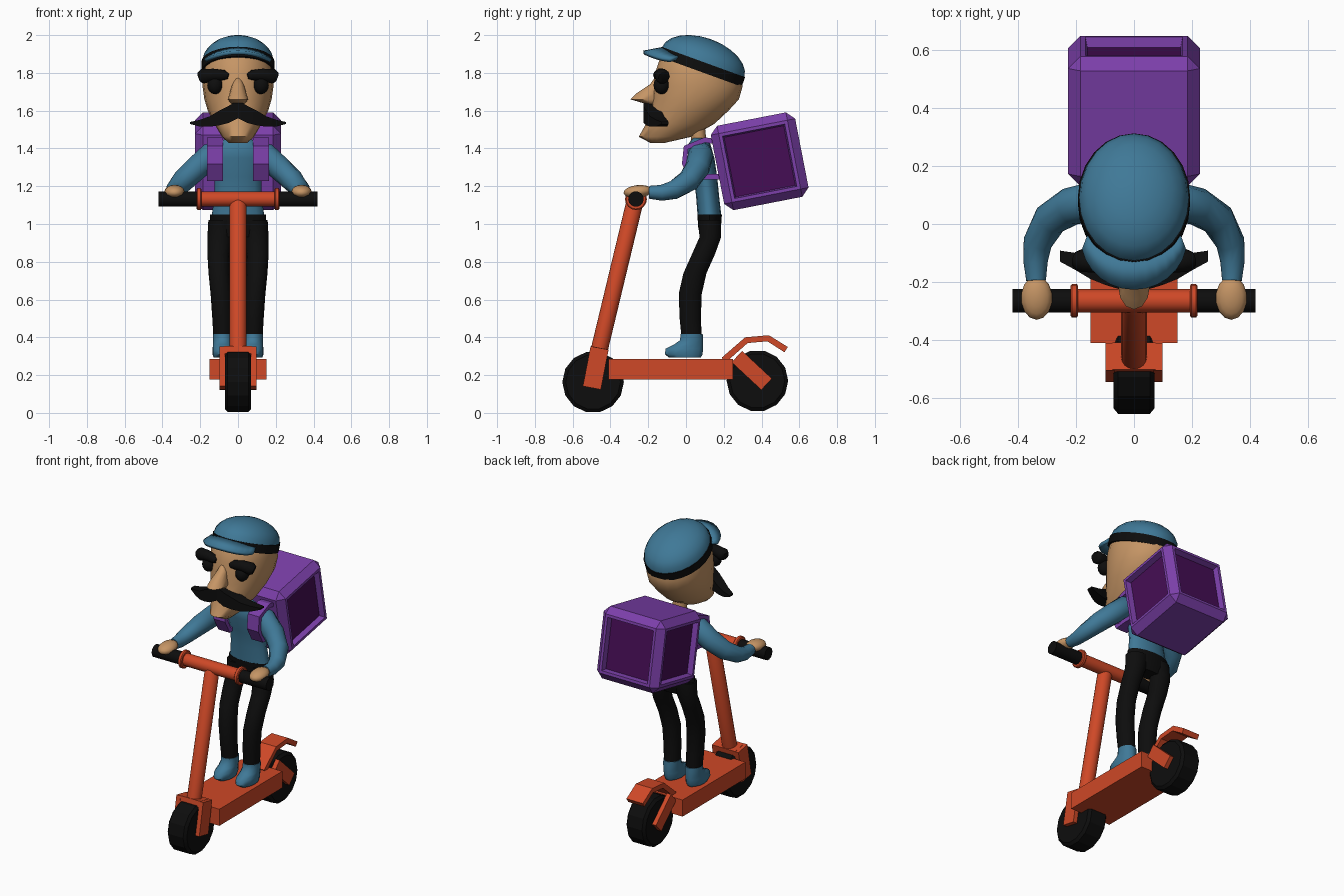
import bpy, bmesh, math
from mathutils import Vector, Matrix

if "Cube" in bpy.data.objects:
    bpy.data.objects.remove(bpy.data.objects["Cube"])


def material(name, rgb):
    m = bpy.data.materials.new(name)
    m.diffuse_color = (*rgb, 1)
    m.use_nodes = True
    m.node_tree.nodes["Principled BSDF"].inputs["Base Color"].default_value = m.diffuse_color
    return m


BLUE = material("blue_cloth", (0.05, 0.19, 0.31))
ORANGE = material("orange_paint", (0.62, 0.065, 0.02))
SKIN = material("skin", (0.56, 0.30, 0.13))
BLACK = material("black", (0.004, 0.004, 0.004))
PURPLE = material("purple", (0.20, 0.05, 0.40))
DARK = material("dark_purple", (0.06, 0.004, 0.09))


def finish(name, bm, mats, smooth=None):
    bmesh.ops.recalc_face_normals(bm, faces=bm.faces)
    me = bpy.data.meshes.new(name)
    bm.to_mesh(me)
    bm.free()
    ob = bpy.data.objects.new(name, me)
    bpy.context.collection.objects.link(ob)
    for m in mats:
        me.materials.append(m)
    if smooth:
        bpy.ops.object.select_all(action='DESELECT')
        ob.select_set(True)
        bpy.context.view_layer.objects.active = ob
        bpy.ops.object.shade_smooth_by_angle(angle=math.radians(smooth))
    return ob


def loft(name, rings, mat, smooth=50):
    """Skin a list of equal-sized point rings and cap both ends."""
    bm = bmesh.new()
    vs = [[bm.verts.new(p) for p in r] for r in rings]
    n = len(vs[0])
    for a, b in zip(vs, vs[1:]):
        for i in range(n):
            j = (i + 1) % n
            bm.faces.new((a[i], a[j], b[j], b[i]))
    bm.faces.new(vs[0])
    bm.faces.new(vs[-1])
    return finish(name, bm, [mat], smooth)


def stack(name, sections, mat, n=16, smooth=50):
    """Horizontal ellipses: (z, y_front, y_back, half_width, centre_x)."""
    rings = []
    for z, y0, y1, w, cx in sections:
        rings.append([(cx + w * math.cos(t), (y0 + y1) / 2 + (y1 - y0) / 2 * math.sin(t), z)
                      for t in (2 * math.pi * i / n for i in range(n))])
    return loft(name, rings, mat, smooth)


def tube(name, pts, radii, mat, n=12, smooth=50):
    pts = [Vector(p) for p in pts]
    rings = []
    for i, p in enumerate(pts):
        d = (pts[min(i + 1, len(pts) - 1)] - pts[max(i - 1, 0)]).normalized()
        u = d.cross(Vector((0, 0, 1)) if abs(d.z) < 0.9 else Vector((1, 0, 0))).normalized()
        v = d.cross(u)
        rings.append([p + radii[i] * (u * math.cos(t) + v * math.sin(t))
                      for t in (2 * math.pi * k / n for k in range(n))])
    return loft(name, rings, mat, smooth)


def box(name, centre, size, tilt, mat):
    bm = bmesh.new()
    m = Matrix.Translation(centre) @ Matrix.Rotation(tilt, 4, 'X') @ Matrix.Diagonal((*size, 1))
    bmesh.ops.create_cube(bm, size=1, matrix=m)
    return finish(name, bm, [mat])


def ellipsoid(name, centre, radii, mat, tilt=0, axis='X'):
    bm = bmesh.new()
    m = Matrix.Translation(centre) @ Matrix.Rotation(tilt, 4, axis) @ Matrix.Diagonal((*radii, 1))
    bmesh.ops.create_uvsphere(bm, u_segments=14, v_segments=8, radius=1, matrix=m)
    return finish(name, bm, [mat], 60)


def strip(name, path, cx, half, thick, mat):
    """Flat band following a (y, z) path."""
    bm = bmesh.new()
    rows = [[bm.verts.new((cx + s * half, y, z)) for s in (-1, 1)] for y, z in path]
    for a, b in zip(rows, rows[1:]):
        bm.faces.new((a[0], a[1], b[1], b[0]))
    ob = finish(name, bm, [mat])
    mod = ob.modifiers.new("thickness", 'SOLIDIFY')
    mod.thickness, mod.offset = thick, 0
    return ob


# Scooter: wheels, deck, forks, fender
for name, y, z in (("front_wheel", -0.492, 0.163), ("rear_wheel", 0.378, 0.17)):
    tube(name, [(x, y, z) for x in (-0.07, -0.055, 0.055, 0.07)],
         [0.145, 0.163, 0.163, 0.145], BLACK, 14, 20)
box("deck", (0, -0.08, 0.231), (0.30, 0.66, 0.11), 0, ORANGE)
for s in (-1, 1):
    box("front_fork_plate", (s * 0.083, -0.478, 0.238), (0.03, 0.097, 0.215), -0.19, ORANGE)
    box("rear_fork_plate", (s * 0.083, 0.348, 0.225), (0.03, 0.215, 0.082), -0.75, ORANGE)
box("fork_crown", (0, -0.460, 0.325), (0.15, 0.095, 0.04), -0.19, ORANGE)
strip("rear_fender", [(0.20, 0.28), (0.32, 0.385), (0.435, 0.395), (0.53, 0.335)], 0, 0.06, 0.033, ORANGE)

# Scooter: stem and handlebar
tube("stem", [(0, -0.46, 0.33), (0, -0.275, 1.10), (0, -0.27, 1.135)], [0.045, 0.045, 0.025], ORANGE, 16)
tube("handlebar", [(-0.2, -0.265, 1.132), (0.2, -0.265, 1.132)], [0.04, 0.04], ORANGE, 16)
for s in (-1, 1):
    tube("bar_collar", [(s * x, -0.265, 1.132) for x in (0.193, 0.198, 0.214, 0.219)],
         [0.052, 0.058, 0.058, 0.052], ORANGE, 16, 30)
    tube("grip", [(s * 0.215, -0.265, 1.132), (s * 0.42, -0.265, 1.132)], [0.041, 0.041], BLACK, 14)

# Rider: trousers and shoes
stack("pelvis", [(0.93, 0.075, 0.17, 0.11, 0), (0.98, 0.065, 0.185, 0.15, 0), (1.05, 0.06, 0.19, 0.148, 0)], BLACK)
for s in (-1, 1):
    stack("leg", [(z, a, b, w, s * x) for z, a, b, w, x in (
        (0.40, -0.025, 0.085, 0.05, 0.08), (0.50, -0.035, 0.08, 0.053, 0.083),
        (0.63, -0.04, 0.085, 0.055, 0.09), (0.74, -0.015, 0.11, 0.056, 0.1),
        (0.84, 0.03, 0.155, 0.058, 0.104), (0.93, 0.07, 0.187, 0.065, 0.097),
        (1.02, 0.063, 0.187, 0.075, 0.082))], BLACK, 14)
    stack("shoe", [(z, a, b, w, s * 0.08) for z, a, b, w in (
        (0.292, -0.09, 0.08, 0.048), (0.31, -0.115, 0.09, 0.055), (0.34, -0.11, 0.093, 0.055),
        (0.362, -0.065, 0.093, 0.052), (0.385, -0.033, 0.092, 0.052), (0.418, -0.03, 0.09, 0.053))], BLUE, 14)

# Rider: torso, neck, arms, hands
stack("torso", [(1.035, 0.062, 0.188, 0.14, 0), (1.15, 0.053, 0.175, 0.125, 0),
                (1.25, 0.04, 0.165, 0.125, 0), (1.35, 0.012, 0.15, 0.14, 0),
                (1.42, 0.01, 0.13, 0.12, 0), (1.455, 0.035, 0.105, 0.06, 0)], BLUE)
stack("neck", [(1.42, 0.03, 0.11, 0.045, 0), (1.52, 0.02, 0.10, 0.045, 0)], SKIN, 12)
for s in (-1, 1):
    tube("sleeve", [(s * x, y, z) for x, y, z in (
        (0.09, 0.08, 1.39), (0.14, 0.078, 1.365), (0.22, 0.06, 1.295), (0.29, 0.015, 1.23),
        (0.333, -0.065, 1.18), (0.34, -0.13, 1.165), (0.338, -0.195, 1.168))],
        [0.05, 0.068, 0.066, 0.06, 0.05, 0.042, 0.034], BLUE, 12, 60)
    ellipsoid("hand", (s * 0.336, -0.255, 1.172), (0.054, 0.076, 0.034), SKIN, 0.1)

# Head, nose
stack("head", [(z, a, b, w, 0) for z, a, b, w in (
    (1.43, -0.19, -0.11, 0.05), (1.462, -0.25, 0.03, 0.085), (1.53, -0.212, 0.15, 0.125),
    (1.60, -0.19, 0.225, 0.16), (1.66, -0.18, 0.28, 0.178), (1.73, -0.173, 0.30, 0.188),
    (1.80, -0.163, 0.285, 0.185), (1.87, -0.14, 0.25, 0.17), (1.92, -0.10, 0.20, 0.13))], SKIN, 20, 60)
stack("nose", [(z, a, -0.13, w, 0) for z, a, w in (
    (1.632, -0.20, 0.032), (1.66, -0.295, 0.055), (1.69, -0.265, 0.045),
    (1.74, -0.19, 0.03), (1.775, -0.165, 0.014))], SKIN, 12, 70)

# Eyes, brows, moustache
for s in (-1, 1):
    ellipsoid("eye", (s * 0.122, -0.13, 1.735), (0.042, 0.042, 0.048), BLACK)
    tube("brow", [(s * x, y, z) for x, y, z in (
        (0.05, -0.155, 1.782), (0.075, -0.147, 1.788), (0.13, -0.135, 1.79), (0.185, -0.125, 1.782),
        (0.203, -0.12, 1.775))], [0.015, 0.028, 0.034, 0.04, 0.028], BLACK, 10, 60)
half = [(0, 1.655, 1.56, -0.225, -0.15), (0.05, 1.625, 1.535, -0.225, -0.14),
        (0.10, 1.60, 1.522, -0.21, -0.13), (0.15, 1.57, 1.515, -0.19, -0.115),
        (0.20, 1.552, 1.515, -0.16, -0.10), (0.255, 1.54, 1.53, -0.13, -0.092)]
sides = [(-x, *r) for x, *r in half[:0:-1]] + half
loft("moustache", [[(x, f, t), (x, f, b), (x, k, b), (x, k, t)] for x, t, b, f, k in sides], BLACK, 25)

# Cap: tilted dome, band and peak
frame = Matrix.Translation((0, 0.09, 1.855)) @ Matrix.Rotation(math.radians(-20), 4, 'X')


def cap_ring(rx, ry, z, n=24):
    return [frame @ Vector((rx * math.cos(t), ry * math.sin(t), z))
            for t in (2 * math.pi * i / n for i in range(n))]


angles = [math.radians(a) for a in (0, 15, 30, 45, 60, 75, 87)]
loft("cap_dome", [cap_ring(0.19 * math.cos(a), 0.232 * math.cos(a), 0.13 * math.sin(a)) for a in angles], BLUE, 60)
loft("cap_band", [cap_ring(0.194, 0.236, -0.05), cap_ring(0.194, 0.236, 0.003)], BLACK)
bm = bmesh.new()
rows = []
for i in range(13):
    a = math.radians(-78 + 13 * i)
    sn, c = math.sin(a), math.cos(a)
    rows.append((bm.verts.new((0.16 * sn, -0.02 - 0.10 * c, 1.928 - 0.05 * sn * sn)),
                 bm.verts.new((0.178 * sn, -0.05 - 0.175 * c, 1.908 - 0.045 * sn * sn))))
for p, q in zip(rows, rows[1:]):
    bm.faces.new((p[0], p[1], q[1], q[0]))
peak = finish("cap_peak", bm, [BLUE], 40)
mod = peak.modifiers.new("thickness", 'SOLIDIFY')
mod.thickness, mod.offset = 0.02, 0

# Delivery bag: chamfered cube with recessed dark panels on sides and back
bm = bmesh.new()
bmesh.ops.create_cube(bm, size=0.455)
bmesh.ops.bevel(bm, geom=bm.edges[:], offset=0.042, segments=1, affect='EDGES')
bm.normal_update()
panels = [f for f in bm.faces if abs(f.normal.x) > 0.95 or f.normal.y > 0.95]
bmesh.ops.inset_individual(bm, faces=panels, thickness=0.025, depth=0)
bmesh.ops.inset_individual(bm, faces=panels, thickness=0.01, depth=-0.035)
for f in panels:
    f.material_index = 1
bm.transform(Matrix.Translation((0, 0.39, 1.332)) @ Matrix.Rotation(math.radians(11), 4, 'X'))
finish("delivery_bag", bm, [PURPLE, DARK])

# Shoulder straps
for s in (-1, 1):
    strip("shoulder_strap", [(0.20, 1.43), (0.10, 1.445), (0.0, 1.405), (-0.008, 1.32), (0.035, 1.24),
                             (0.10, 1.25), (0.20, 1.25)], s * 0.122, 0.042, 0.028, PURPLE)
